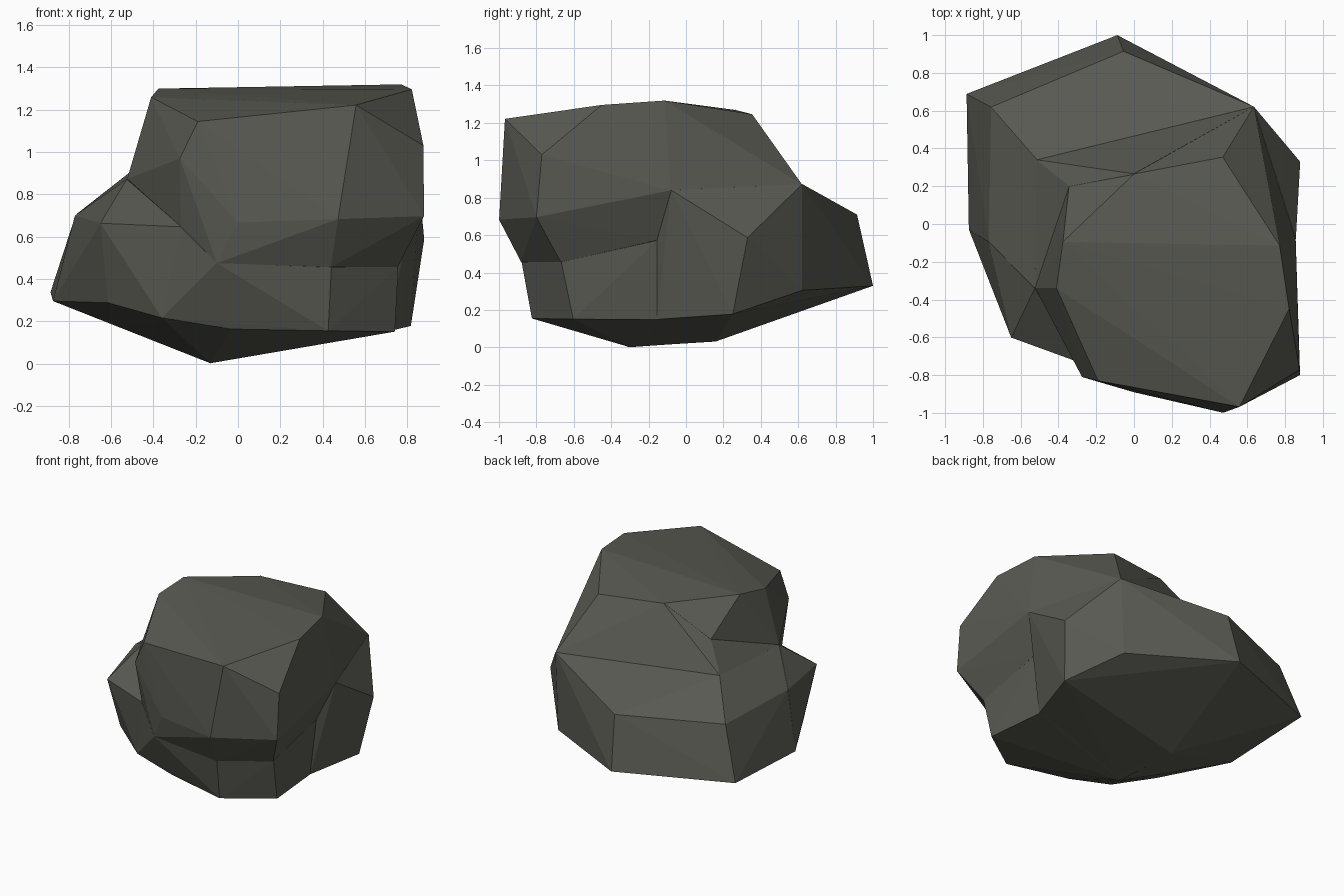
import bpy, bmesh, random

if "Cube" in bpy.data.objects:
    bpy.data.objects.remove(bpy.data.objects["Cube"])

# Weathered boulder: overlapping convex chunks fused along shared creases
random.seed(4)
stone = bpy.data.materials.new("dark_warm_grey_stone")
stone.diffuse_color = (0.1, 0.1, 0.085, 1)
stone.use_nodes = True
stone.node_tree.nodes["Principled BSDF"].inputs["Base Color"].default_value = stone.diffuse_color


def chunk(name, points):
    """Convex faceted lump; a tiny jitter keeps shared corners from coinciding."""
    bm = bmesh.new()
    for p in points:
        bm.verts.new([c + random.uniform(-0.0015, 0.0015) for c in p])
    bmesh.ops.convex_hull(bm, input=bm.verts[:])
    bmesh.ops.delete(bm, geom=[e for e in bm.edges if not e.link_faces], context='EDGES')
    bmesh.ops.delete(bm, geom=[v for v in bm.verts if not v.link_faces], context='VERTS')
    bmesh.ops.triangulate(bm, faces=bm.faces[:])
    bmesh.ops.recalc_face_normals(bm, faces=bm.faces[:])
    me = bpy.data.meshes.new(name)
    bm.to_mesh(me)
    bm.free()
    me.materials.append(stone)
    ob = bpy.data.objects.new(name, me)
    bpy.context.collection.objects.link(ob)
    return ob


def volume(me):
    bm = bmesh.new()
    bm.from_mesh(me)
    v = bm.calc_volume(signed=True)
    bm.free()
    return v


def fuse(ob, part):
    """Union part into ob, accepting only a result that has grown sensibly."""
    v_ob, v_part = volume(ob.data), volume(part.data)
    for solver in ('MANIFOLD', 'EXACT', 'FLOAT'):
        mod = ob.modifiers.new("fuse", 'BOOLEAN')
        mod.operation, mod.solver, mod.object = 'UNION', solver, part
        deps = bpy.context.evaluated_depsgraph_get()
        deps.update()
        me = bpy.data.meshes.new_from_object(ob.evaluated_get(deps))
        ob.modifiers.remove(mod)
        if max(v_ob, v_part) * 0.998 < volume(me) < (v_ob + v_part) * 1.002:
            ob.data = me
            bpy.data.objects.remove(part)
            return
    part.select_set(True)  # plain join as last resort
    bpy.ops.object.join()


# Corners shared between chunks (the creases running round the rock)
core = (0, 0, 0.6)
ledge_back, ledge_front = (-0.515, 0.34, 0.90), (-0.525, -0.34, 0.872)
right_back, right_mid = (0.635, 0.62, 0.872), (0.857, -0.08, 0.84)
front_left, front_dent = (-0.27, -0.74, 0.645), (-0.10, -0.836, 0.475)
belt = [(0.44, -0.88, 0.456), (0.756, -0.668, 0.456)]
groove_top, groove_low = (0.75, -0.155, 0.572), (0.70, -0.155, 0.15)
shelf, shelf_low = (-0.77, -0.095, 0.70), (-0.873, -0.03, 0.295)
foot_left = (-0.36, -0.666, 0.215)
bottom = [(-0.128, -0.305, 0.002), (-0.194, 0.16, 0.032)]
notch, rim_back = (-0.345, 0.20, 1.07), (0, 0.265, 1.27)

# Upper block: top rim, shoulders and overhanging front brow
crown = chunk("boulder", belt + [
    ledge_front, right_back, right_mid, front_left, front_dent, groove_top,
    notch, rim_back, (0.47, 0.355, 1.245), (0.77, -0.115, 1.32),
    (0.82, -0.45, 1.295), (0.557, -0.968, 1.222), (-0.19, -0.83, 1.145),
    (-0.41, -0.34, 1.26), (-0.375, -0.095, 1.30), (-0.275, -0.81, 0.97),
    (0.875, -0.77, 1.03), (0.88, -0.80, 0.697), (0.473, -1.0, 0.683),
    (0, -0.892, 0.668)])
bpy.context.view_layer.objects.active = crown
crown.select_set(True)

# Back foot, behind the groove in the right side
back_foot = chunk("back_foot", bottom + [
    core, ledge_back, ledge_front, right_back, right_mid, groove_top,
    groove_low, shelf, shelf_low, (-0.055, 0.915, 0.711), (-0.09, 1.0, 0.33),
    (-0.885, 0.69, 0.338), (-0.757, 0.62, 0.713), (0.88, 0.33, 0.585),
    (0.818, 0.25, 0.177), (0.61, 0.62, 0.305)])

# Left foot, carrying the shelf
left_foot = chunk("left_foot", bottom + [
    core, ledge_front, shelf, shelf_low, front_left, foot_left,
    (-0.65, -0.60, 0.664), (-0.615, -0.50, 0.286), (-0.035, -0.72, 0.163)])

# Front foot, below the brow
front_foot = chunk("front_foot", bottom + belt + [
    core, front_left, front_dent, groove_top, groove_low, foot_left,
    (-0.035, -0.72, 0.163), (0.425, -0.823, 0.154), (0.742, -0.604, 0.15)])

# Wedge filling the slope behind the left notch
wedge = chunk("ridge_chunk", [notch, ledge_back, ledge_front, right_back,
                              rim_back, core])

# Fuse the chunks into one stone with flat facets
for lump in (back_foot, left_foot, front_foot, wedge):
    fuse(crown, lump)
crown.data.shade_flat()
